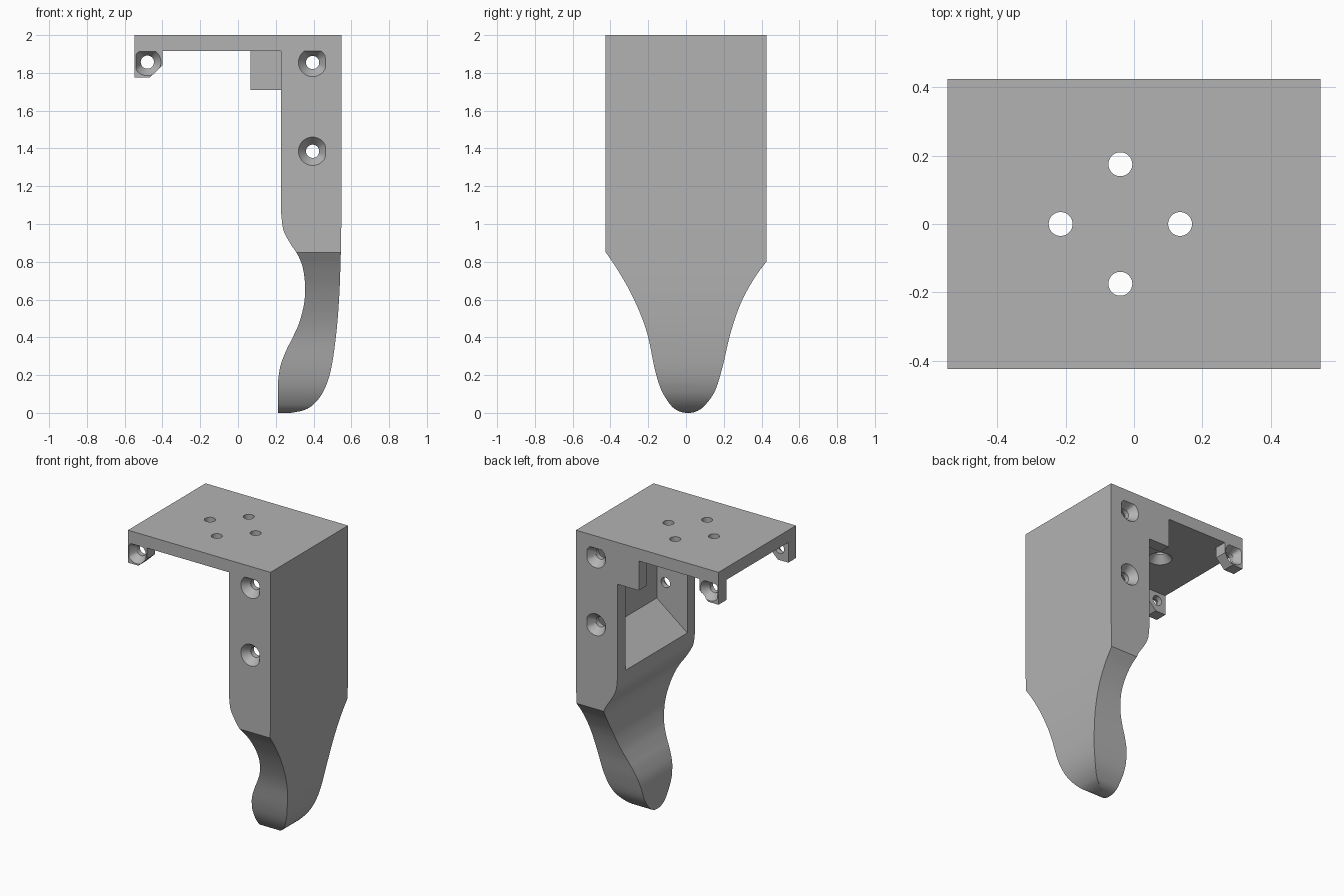
import bpy, bmesh, math
from mathutils import Vector

if "Cube" in bpy.data.objects:
    bpy.data.objects.remove(bpy.data.objects["Cube"], do_unlink=True)

grey = bpy.data.materials.new("plain_grey")
grey.use_nodes = True
GREY = (0.45, 0.45, 0.45, 1)
grey.diffuse_color = GREY
grey.node_tree.nodes["Principled BSDF"].inputs["Base Color"].default_value = GREY

X, Y, UNDER, WALL = 0.547, 0.425, 1.915, 0.085   # half sizes, plate underside, wall


def finish(name, bm):
    bmesh.ops.recalc_face_normals(bm, faces=bm.faces)
    mesh = bpy.data.meshes.new(name)
    bm.to_mesh(mesh)
    bm.free()
    obj = bpy.data.objects.new(name, mesh)
    bpy.context.collection.objects.link(obj)
    mesh.materials.append(grey)
    return obj


def spline(pts, steps=6):
    """Smooth curve through the given points."""
    p = [Vector(q) for q in pts]
    p = [2 * p[0] - p[1]] + p + [2 * p[-1] - p[-2]]
    out = []
    for a, b, c, d in zip(p, p[1:], p[2:], p[3:]):
        for i in range(steps):
            t = i / steps
            out.append(0.5 * (2 * b + (c - a) * t + (2 * a - 5 * b + 4 * c - d) * t ** 2
                              + (3 * b - a - 3 * c + d) * t ** 3))
    return [tuple(v) for v in out] + [tuple(pts[-1])]


def prism(name, pts, lo, hi, along="y"):
    """Extrude a profile of (x, z) along y, or of (y, z) along x."""
    bm = bmesh.new()
    place = (lambda u, z, w: (u, w, z)) if along == "y" else (lambda u, z, w: (w, u, z))
    face = bm.faces.new([bm.verts.new(place(u, z, lo)) for u, z in pts])
    new = bmesh.ops.extrude_face_region(bm, geom=[face])["geom"]
    shift = Vector(place(0, 0, hi - lo))
    bmesh.ops.translate(bm, vec=shift, verts=[v for v in new if isinstance(v, bmesh.types.BMVert)])
    return finish(name, bm)


def screw_hole(loc, inward, radius, xmin=-9, xmax=9, zmax=9):
    """Countersunk hole cutter, its head limited to the given bounds."""
    rings, n = [], 48
    bm = bmesh.new()
    turn = Vector(inward).to_track_quat("Z", "Y")
    for r, depth in ((radius, -0.02), (radius, 0), (0.035, 0.05), (0.035, 0.2)):
        ring = []
        for i in range(n):
            a = math.tau * i / n
            v = Vector(loc) + turn @ Vector((r * math.cos(a), r * math.sin(a), depth))
            v.x, v.z = min(max(v.x, xmin), xmax), min(v.z, zmax)
            ring.append(bm.verts.new(v))
        rings.append(ring)
    for a, b in zip(rings, rings[1:]):
        for i in range(n):
            j = (i + 1) % n
            bm.faces.new((a[i], a[j], b[j], b[i]))
    bm.faces.new(rings[0])
    bm.faces.new(rings[-1])
    return finish("hole_cutter", bm)


def boolean(obj, cutter, operation="DIFFERENCE"):
    mod = obj.modifiers.new("cut", "BOOLEAN")
    mod.operation, mod.solver, mod.object = operation, "EXACT", cutter
    bpy.context.view_layer.objects.active = obj
    bpy.ops.object.modifier_apply(modifier=mod.name)
    bpy.data.objects.remove(cutter, do_unlink=True)


# Mounting plate and curved arm, one continuous side profile
inner = spline([(0.228, 1.06), (0.24, 0.97), (0.275, 0.9), (0.32, 0.83), (0.345, 0.76),
                (0.355, 0.67), (0.35, 0.58), (0.325, 0.48), (0.29, 0.4), (0.255, 0.33),
                (0.225, 0.25), (0.212, 0.17)])
outer = spline([(0.28, 0), (0.35, 0.015), (0.4, 0.045), (0.45, 0.11), (0.49, 0.22),
                (0.518, 0.4), (0.535, 0.6), (0.543, 0.8), (X, 1.0)])
body = prism("plate_and_arm", [(X, 2), (-X, 2), (-X, UNDER), (0.228, UNDER)]
             + inner + [(0.212, 0)] + outer, -Y, Y)

# Taper the arm to a rounded tip across its width
tip = spline([(-Y, 0.85), (-0.37, 0.77), (-0.3, 0.65), (-0.24, 0.52), (-0.2, 0.4),
              (-0.165, 0.23), (-0.13, 0.12), (-0.08, 0.04), (-0.035, 0.008), (0.01, 0),
              (0.055, 0.008), (0.1, 0.04), (0.155, 0.12), (0.195, 0.25), (0.235, 0.42),
              (0.29, 0.58), (0.36, 0.71), (Y, 0.8)])
outline = [(-0.6, 2.1), (-0.6, 1.1)] + tip + [(0.6, 1.06), (0.6, 2.1)]
boolean(body, prism("taper", outline, -1, 1, "x"), "INTERSECT")

# Hollow with a sloping floor
inside = X - WALL
boolean(body, prism("pocket", [(0, 1.08), (0.228, 1.08), (inside, 1.26), (inside, UNDER),
                               (0, UNDER)], WALL - Y, Y - WALL))

# Plate holes, countersunk from below
for dx, dy in ((1, 0), (-1, 0), (0, 1), (0, -1)):
    boolean(body, screw_hole((-0.04 + 0.175 * dx, 0.175 * dy, UNDER), (0, 0, 1), 0.078))

parts = [body]
for side, word in ((-1, "front"), (1, "back")):
    # Side wall holes
    for z in (1.855, 1.385):
        boolean(body, screw_hole((0.395, side * Y, z), (0, -side, 0), 0.075,
                                 xmax=inside, zmax=UNDER))
    # Corner lugs under the plate
    lo, hi = sorted((side * Y, side * (Y - WALL)))
    lug = prism(word + "_lug", [(-X, UNDER), (-X, 1.775), (-0.467, 1.775),
                                (-0.4, 1.84), (-0.4, UNDER)], lo, hi)
    boolean(lug, screw_hole((-0.48, side * Y, 1.857), (0, -side, 0), 0.072,
                            xmin=-0.54, zmax=UNDER - 0.002))
    parts.append(lug)

# Small corner block on the back wall
parts.append(prism("back_block", [(0.065, UNDER), (0.065, 1.71), (0.228, 1.71),
                                  (0.228, UNDER)], Y - WALL, Y))

# Smooth curves with crisp edges
for obj in parts:
    bpy.ops.object.select_all(action="DESELECT")
    obj.select_set(True)
    bpy.context.view_layer.objects.active = obj
    bpy.ops.object.shade_smooth_by_angle(angle=math.radians(25))
    obj.modifiers.new("even_shading", "WEIGHTED_NORMAL").keep_sharp = True
